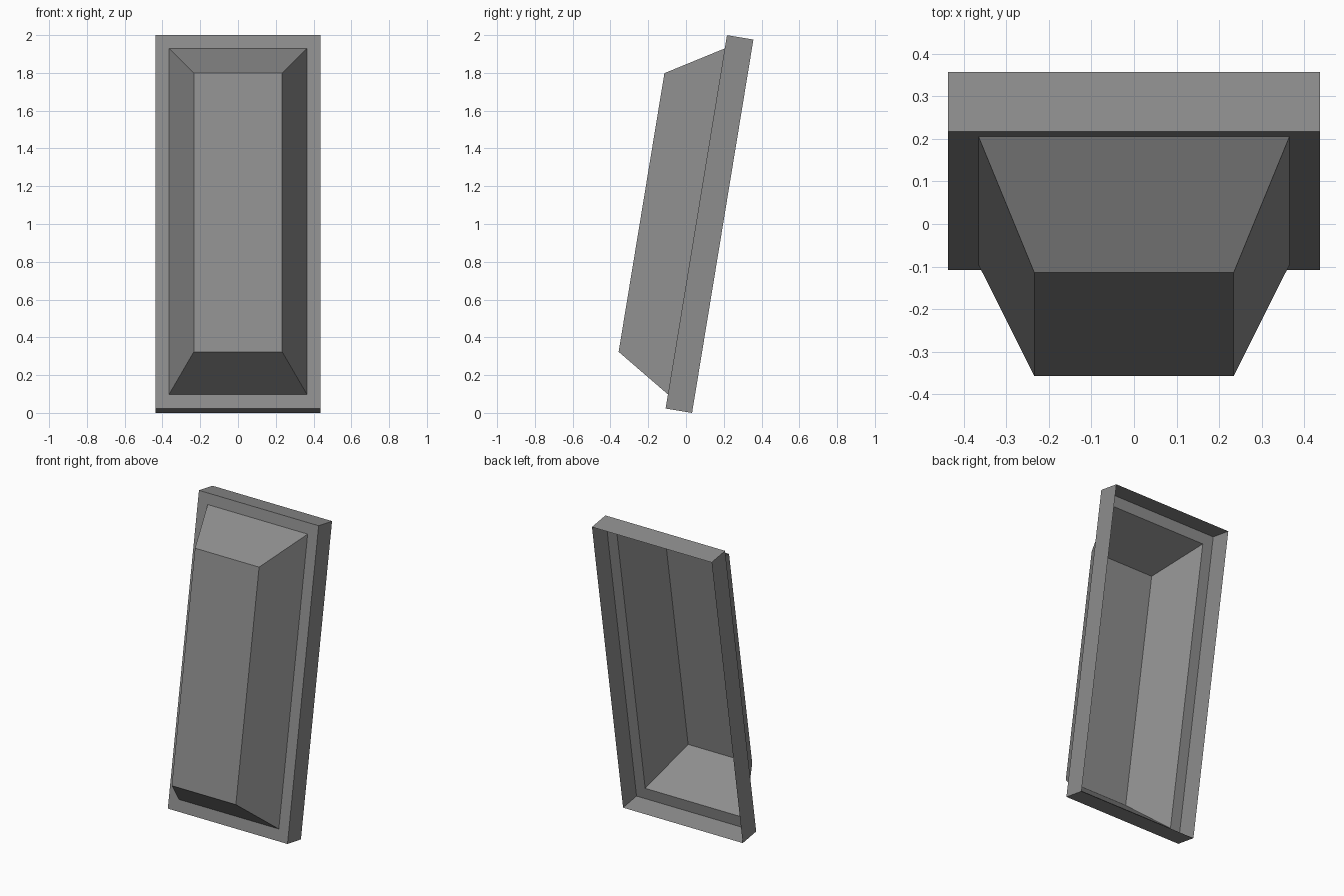
import bpy, bmesh, math
from mathutils import Matrix

if "Cube" in bpy.data.objects:
    bpy.data.objects.remove(bpy.data.objects["Cube"])

# One flat grey for the whole shell
grey = bpy.data.materials.new("mid grey")
grey.diffuse_color = (0.27, 0.27, 0.27, 1)
grey.use_nodes = True
grey.node_tree.nodes["Principled BSDF"].inputs["Base Color"].default_value = grey.diffuse_color

# Lean of the tub: local z runs along its length, local y towards its open back
lean = Matrix.Translation((0, -0.108, 0.023)) @ Matrix.Rotation(math.radians(-9.33), 4, 'X')


def sheet(name, rings, cap=False):
    """Thin shell through rectangular rings (half width, bottom, top, depth)."""
    bm = bmesh.new()
    loops = [[bm.verts.new((x, d, z)) for x, z in ((-w, b), (w, b), (w, t), (-w, t))]
             for w, b, t, d in rings]
    for a, c in zip(loops, loops[1:]):
        for i in range(4):
            j = (i + 1) % 4
            bm.faces.new((a[i], a[j], c[j], c[i]))
    if cap:
        bm.faces.new(loops[-1])
    bm.transform(lean)
    mesh = bpy.data.meshes.new(name)
    bm.to_mesh(mesh)
    bm.free()
    mesh.materials.append(grey)
    obj = bpy.data.objects.new(name, mesh)
    bpy.context.collection.objects.link(obj)
    return obj


rim_back = (0.437, 0, 2.003, 0.142)
rim_front = (0.437, 0, 2.003, 0)
opening = (0.365, 0.076, 1.932, 0)
floor = (0.234, 0.256, 1.751, -0.294)

# Side walls and flat ledge, open at the back
sheet("tub_rim", [rim_back, rim_front, opening])
# Tapered basin with its floor facing the front
sheet("tub_basin", [opening, floor], cap=True)
